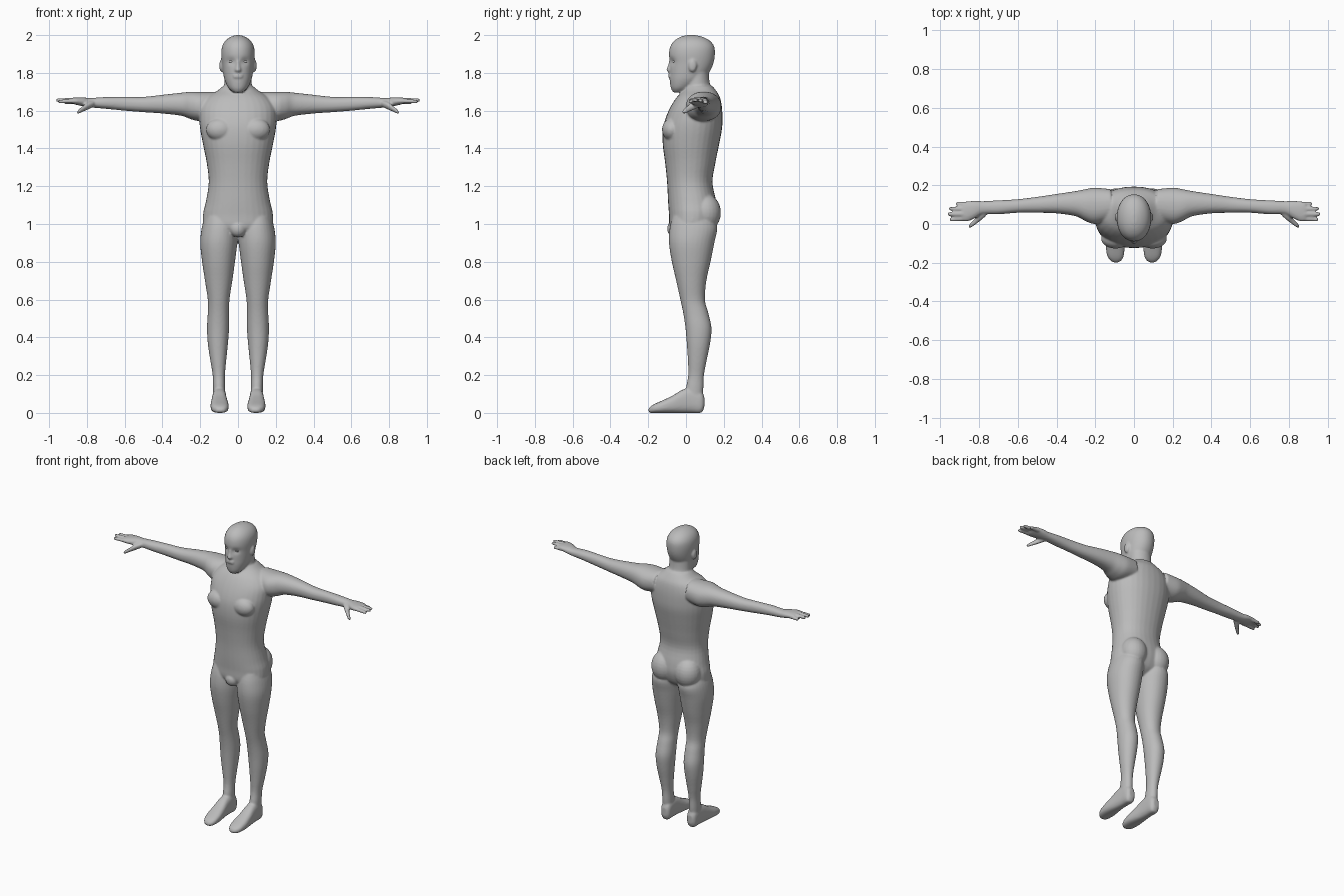
import bpy, bmesh, math
from mathutils import Matrix, Vector

skin = bpy.data.materials.new("matte_grey")
skin.diffuse_color = (0.5, 0.5, 0.5, 1)


def spline(rings, steps=4):
    """Smoothly interpolate between cross-sections."""
    out = []
    for i in range(len(rings) - 1):
        p0, p1 = rings[max(i - 1, 0)], rings[i]
        p2, p3 = rings[i + 1], rings[min(i + 2, len(rings) - 1)]
        for k in range(steps):
            t = k / steps
            out.append([0.5 * (2 * b + (c - a) * t + (2 * a - 5 * b + 4 * c - d) * t * t
                               + (3 * b - a - 3 * c + d) * t ** 3)
                        for a, b, c, d in zip(p0, p1, p2, p3)])
    out.append(list(rings[-1]))
    return out


def loft(bm, axis, rings, side=1, power=2.2, n=32):
    """Closed tube along an axis; ring = (position, a_min, a_max, b_min, b_max)."""
    loops, verts = [], []
    for t, a0, a1, b0, b1 in spline(rings):
        loop = []
        for k in range(n):
            ang = 2 * math.pi * k / n
            c, s = math.cos(ang), math.sin(ang)
            a = (a0 + a1) / 2 + (a1 - a0) / 2 * math.copysign(abs(c) ** (2 / power), c)
            b = (b0 + b1) / 2 + (b1 - b0) / 2 * math.copysign(abs(s) ** (2 / power), s)
            co = [a, b]
            co.insert(axis, t)
            loop.append(bm.verts.new((co[0] * side, co[1], max(co[2], 0))))
        loops.append(loop)
        verts += loop
    for l0, l1 in zip(loops, loops[1:]):
        for k in range(n):
            bm.faces.new((l0[k], l0[(k + 1) % n], l1[(k + 1) % n], l1[k]))
    bm.faces.new(loops[0])
    bm.faces.new(loops[-1])
    return verts


def blob(bm, centre, radii):
    m = Matrix.Translation(centre) @ Matrix.Diagonal((*radii, 1))
    bmesh.ops.create_uvsphere(bm, u_segments=24, v_segments=14, radius=1, matrix=m)


def sym(rows):
    """Rows (z, half_width, y_front, y_back) to symmetric rings."""
    return [(z, -w, w, f, b) for z, w, f, b in rows]


bm = bmesh.new()

# torso
loft(bm, 2, sym([
    (0.94, .08, -.05, .09), (0.98, .175, -.085, .14), (1.05, .185, -.09, .165),
    (1.12, .17, -.095, .16), (1.22, .155, -.10, .14), (1.32, .165, -.11, .155),
    (1.42, .185, -.123, .175), (1.50, .20, -.122, .19), (1.56, .205, -.108, .193),
    (1.62, .20, -.082, .19), (1.67, .165, -.05, .18), (1.705, .11, -.015, .16),
    (1.73, .08, .0, .14)]))

# neck
loft(bm, 2, sym([(1.64, .09, -.02, .15), (1.70, .077, -.012, .142),
                 (1.75, .072, -.005, .125), (1.83, .07, .0, .12)]), power=2)

# head, with hollowed eye sockets
head = loft(bm, 2, sym([
    (1.697, .025, -.068, -.01), (1.72, .05, -.08, .03), (1.76, .07, -.086, .09),
    (1.80, .079, -.086, .122), (1.85, .085, -.086, .145), (1.90, .089, -.09, .153),
    (1.94, .084, -.083, .149), (1.97, .067, -.062, .127), (1.99, .04, -.03, .09),
    (2.0, .012, .005, .05)]), power=2.1, n=48)
for v in head:
    if v.co.y < 0:
        d = ((abs(v.co.x) - .036) / .02) ** 2 + ((v.co.z - 1.86) / .016) ** 2
        v.co.y += .012 * math.exp(-d)

# nose and lips
loft(bm, 2, sym([(1.803, .012, -.094, -.07), (1.815, .017, -.104, -.07),
                 (1.84, .010, -.096, -.07), (1.875, .008, -.088, -.07)]), power=2, n=16)
for z in (1.778, 1.788):
    blob(bm, (0, -.084, z), (.026, .010, .0055))

# groin
blob(bm, (0, -.06, .975), (.045, .04, .045))

for s in (-1, 1):
    # ear, chest muscle, buttock
    blob(bm, (s * .088, .035, 1.838), (.011, .022, .034))
    blob(bm, (s * .095, -.075, 1.50), (.075, .052, .06))
    blob(bm, (s * .088, .10, 1.06), (.085, .085, .10))

    # leg
    loft(bm, 2, [
        (1.04, .02, .175, -.07, .14), (0.98, .004, .192, -.086, .165),
        (0.90, .004, .20, -.09, .15), (0.80, .016, .19, -.075, .13),
        (0.70, .03, .175, -.052, .108), (0.60, .045, .16, -.03, .10),
        (0.53, .047, .16, -.015, .118), (0.45, .047, .164, -.003, .135),
        (0.37, .053, .16, .004, .128), (0.28, .062, .147, .01, .11),
        (0.20, .069, .134, .012, .095), (0.13, .068, .132, .0, .092),
        (0.06, .068, .13, .0, .085)], s, 2.1)

    # foot
    loft(bm, 1, [
        (.097, .08, .115, .03, .085), (.08, .065, .13, .0, .115),
        (.03, .062, .134, 0, .135), (-.02, .06, .138, 0, .122),
        (-.07, .054, .143, 0, .092), (-.12, .049, .145, 0, .068),
        (-.165, .053, .138, 0, .048), (-.188, .065, .122, 0, .034),
        (-.198, .08, .108, .006, .022)], s, 2.6)

    # arm and palm
    loft(bm, 0, [
        (.12, .02, .18, 1.56, 1.70), (.20, .0, .187, 1.545, 1.70),
        (.25, .015, .18, 1.555, 1.70), (.30, .04, .17, 1.573, 1.695),
        (.40, .055, .155, 1.585, 1.684), (.50, .058, .14, 1.592, 1.673),
        (.60, .058, .128, 1.60, 1.673), (.70, .05, .122, 1.61, 1.672),
        (.78, .05, .118, 1.617, 1.667), (.82, .03, .12, 1.623, 1.67),
        (.86, .013, .117, 1.632, 1.67), (.885, .016, .112, 1.64, 1.667)], s, 2.2)

    # fingers: root y, tip y, tip x, height
    for y0, y1, x1, z in ((.103, .105, .922, 1.645), (.078, .079, .955, 1.655),
                          (.051, .051, .962, 1.657), (.026, .023, .952, 1.65)):
        loft(bm, 0, [(.86, y0 - .012, y0 + .012, z - .012, z + .012),
                     (.90, y0 - .012, y0 + .012, z - .011, z + .011),
                     (x1 - .008, y1 - .010, y1 + .010, z - .012, z + .008),
                     (x1, y1 - .005, y1 + .005, z - .008, z + .003)], s, 2, 16)

    # thumb
    loft(bm, 0, [(.765, .04, .09, 1.62, 1.655), (.795, .015, .06, 1.605, 1.645),
                 (.825, -.008, .025, 1.592, 1.622), (.845, -.021, .004, 1.583, 1.606),
                 (.852, -.02, -.006, 1.584, 1.596)], s, 2, 16)

bmesh.ops.recalc_face_normals(bm, faces=bm.faces)
mesh = bpy.data.meshes.new("body")
bm.to_mesh(mesh)
bm.free()
mesh.materials.append(skin)
body = bpy.data.objects.new("body", mesh)
bpy.context.collection.objects.link(body)

# fuse all volumes into one continuous smooth skin
fuse = body.modifiers.new("fuse", 'REMESH')
fuse.mode = 'VOXEL'
fuse.voxel_size = 0.006
fuse.use_smooth_shade = True
relax = body.modifiers.new("relax", 'SMOOTH')
relax.factor = 0.5
relax.iterations = 5

# eyeballs set into the sockets
for s, name in ((-1, "right_eye"), (1, "left_eye")):
    bm = bmesh.new()
    blob(bm, (s * .035, -.061, 1.86), (.014, .010, .008))
    for f in bm.faces:
        f.smooth = True
    me = bpy.data.meshes.new(name)
    bm.to_mesh(me)
    bm.free()
    me.materials.append(skin)
    bpy.context.collection.objects.link(bpy.data.objects.new(name, me))
